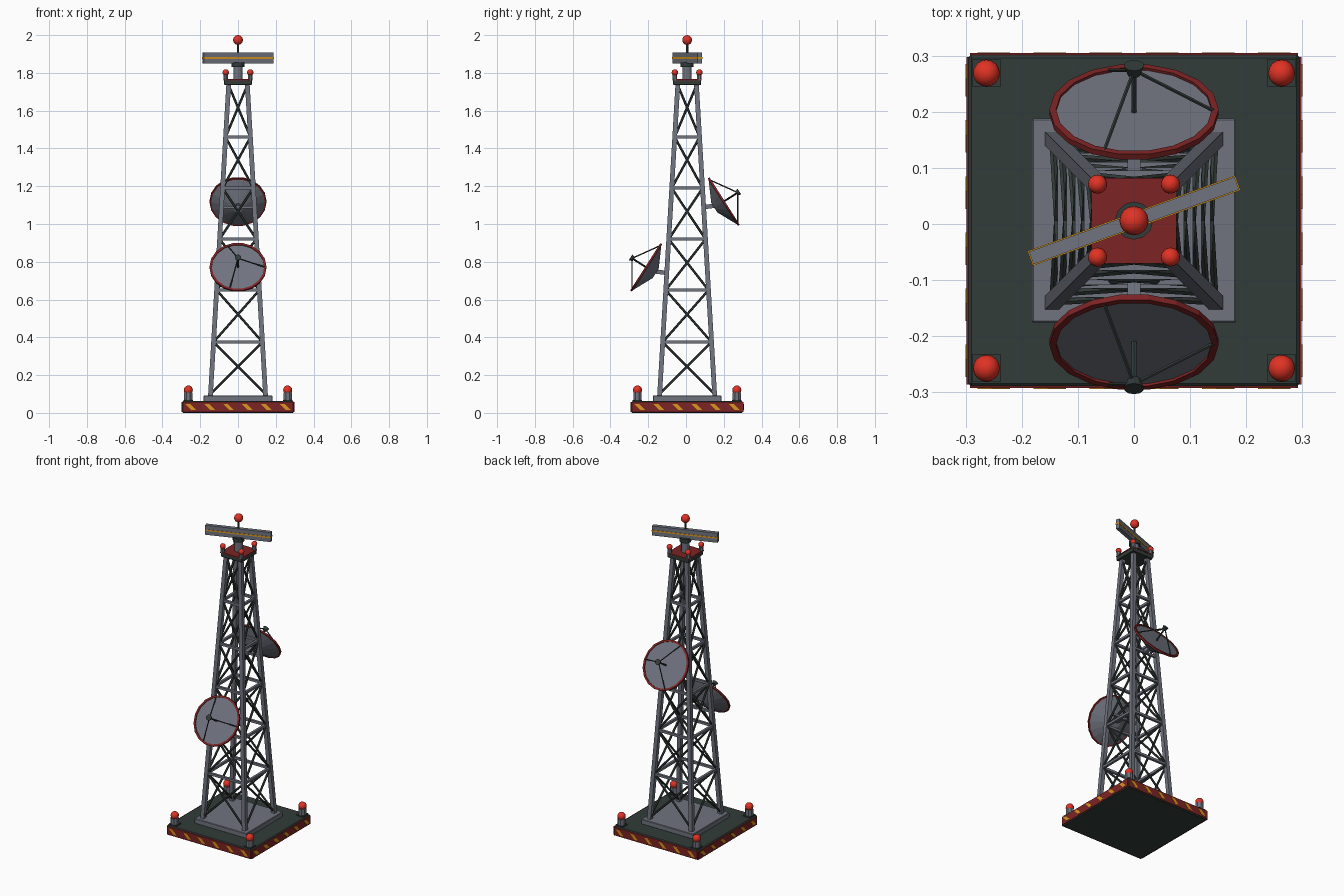
import bpy, bmesh, math
from mathutils import Matrix, Vector

if "Cube" in bpy.data.objects:
    bpy.data.objects.remove(bpy.data.objects["Cube"])

Y0 = 0.006  # tower axis in y


def material(name, rgb):
    m = bpy.data.materials.new(name)
    lin = [(c / 255 / 12.92) if c < 11 else ((c / 255 + 0.055) / 1.055) ** 2.4 for c in rgb]
    m.diffuse_color = (*lin, 1)
    m.use_nodes = True
    m.node_tree.nodes["Principled BSDF"].inputs["Base Color"].default_value = m.diffuse_color
    return m


STEEL = material("steel grey", (112, 116, 127))
DARK = material("dark green grey", (50, 60, 57))
RED = material("dark red", (125, 35, 35))
LAMP = material("lamp red", (225, 50, 36))
YELLOW = material("hazard yellow", (220, 150, 30))


def finish(name, bm, mat, smooth=False):
    me = bpy.data.meshes.new(name)
    bm.to_mesh(me)
    bm.free()
    ob = bpy.data.objects.new(name, me)
    bpy.context.collection.objects.link(ob)
    me.materials.append(mat)
    if smooth:
        me.shade_smooth()
    return ob


def add_box(bm, loc, size, rot=Matrix()):
    bmesh.ops.create_cube(bm, size=1, matrix=Matrix.Translation(loc) @ rot @ Matrix.Diagonal((*size, 1)))


def add_beam(bm, a, b, r1, sides=6, roll=0.0, r2=None):
    a, b = Vector(a), Vector(b)
    d = b - a
    rot = d.to_track_quat('Z', 'Y').to_matrix().to_4x4()
    bmesh.ops.create_cone(bm, cap_ends=True, segments=sides, radius1=r1,
                          radius2=r1 if r2 is None else r2, depth=d.length,
                          matrix=Matrix.Translation((a + b) / 2) @ rot @ Matrix.Rotation(roll, 4, 'Z'))


def add_ball(bm, loc, r):
    bmesh.ops.create_uvsphere(bm, u_segments=16, v_segments=10, radius=r, matrix=Matrix.Translation(loc))


def box(name, loc, size, mat, rot=Matrix(), bevel=0):
    bm = bmesh.new()
    add_box(bm, loc, size, rot)
    if bevel:
        bmesh.ops.bevel(bm, geom=bm.edges[:], offset=bevel, segments=1, affect='EDGES')
    return finish(name, bm, mat)


def beam(name, a, b, r, mat, sides=6, roll=0.0, r2=None):
    bm = bmesh.new()
    add_beam(bm, a, b, r, sides, roll, r2)
    return finish(name, bm, mat)


CORNERS = [(-1, -1), (1, -1), (1, 1), (-1, 1)]

# Base slab with red side bands and slanted yellow hazard marks
box("base_slab", (0, Y0, 0.031), (0.592, 0.592, 0.062), DARK, bevel=0.006)
bands, marks = bmesh.new(), bmesh.new()
for k in range(4):
    turn = Matrix.Translation((0, Y0, 0)) @ Matrix.Rotation(k * math.pi / 2, 4, 'Z')
    bmesh.ops.create_cube(bands, size=1, matrix=turn @ Matrix.Translation((0, -0.295, 0.031))
                          @ Matrix.Diagonal((0.584, 0.007, 0.052, 1)))
    for i in range(6):
        x = -0.25 + i * 0.1
        pts = [(x - 0.029, 0.047), (x - 0.003, 0.047), (x + 0.029, 0.015), (x + 0.003, 0.015)]
        rings = [[marks.verts.new(turn @ Vector((px, y, pz))) for px, pz in pts] for y in (-0.300, -0.297)]
        marks.faces.new(rings[0][::-1])
        marks.faces.new(rings[1])
        for j in range(4):
            n = (j + 1) % 4
            marks.faces.new((rings[0][j], rings[0][n], rings[1][n], rings[1][j]))
bmesh.ops.recalc_face_normals(marks, faces=marks.faces[:])
finish("base_bands", bands, RED)
finish("hazard_marks", marks, YELLOW)
box("plinth", (0, Y0, 0.076), (0.364, 0.364, 0.032), STEEL, bevel=0.003)

# Corner lamps on the base and on the top platform
posts, feet, lamps = bmesh.new(), bmesh.new(), bmesh.new()
for sx, sy in CORNERS:
    x, y = sx * 0.263, Y0 + sy * 0.263
    add_box(feet, (x, y, 0.065), (0.05, 0.05, 0.008))
    add_beam(posts, (x, y, 0.06), (x, y, 0.107), 0.024, 8, math.pi / 8)
    add_ball(lamps, (x, y, 0.121), 0.024)
    x, y = sx * 0.065, Y0 + sy * 0.065
    add_beam(posts, (x, y, 1.76), (x, y, 1.79), 0.013, 8, math.pi / 8)
    add_ball(lamps, (x, y, 1.802), 0.017)
add_ball(lamps, (0, Y0, 1.974), 0.026)
finish("lamp_posts", posts, STEEL)
finish("lamp_feet", feet, DARK)
finish("lamps", lamps, LAMP, smooth=True)

# Lattice tower: tapered legs, horizontal rings and crossed braces
ZB, ZT = 0.09, 1.745


def leg_point(c, z):
    h = 0.146 + (0.049 - 0.146) * (z - ZB) / (ZT - ZB)
    return Vector((c[0] * h, Y0 + c[1] * h, z))


legs, rails, braces = bmesh.new(), bmesh.new(), bmesh.new()
levels = [0.10, 0.375, 0.65, 0.92, 1.19, 1.46, 1.735]
for k, c in enumerate(CORNERS):
    n = CORNERS[(k + 1) % 4]
    add_beam(legs, leg_point(c, ZB), leg_point(c, ZT), 0.0175, 4)
    for z in levels[1:-1]:
        add_beam(rails, leg_point(c, z), leg_point(n, z), 0.0105, 4, math.pi / 4)
    for lo, hi in zip(levels, levels[1:]):
        add_beam(braces, leg_point(c, lo), leg_point(n, hi), 0.0065)
        add_beam(braces, leg_point(n, lo), leg_point(c, hi), 0.0065)
finish("tower_legs", legs, STEEL)
finish("tower_rails", rails, STEEL)
finish("tower_braces", braces, DARK)

# Top platform
box("platform", (0, Y0, 1.75), (0.148, 0.148, 0.026), DARK, bevel=0.002)
box("platform_deck", (0, Y0, 1.764), (0.152, 0.152, 0.006), RED)

# Rotating bar antenna
beam("mast", (0, Y0, 1.76), (0, Y0, 1.84), 0.024, STEEL, 12)
beam("mast_collar", (0, Y0, 1.832), (0, Y0, 1.856), 0.034, DARK, 12)
swing = Matrix.Rotation(math.radians(20), 4, 'Z')
box("bar_antenna", (0, Y0, 1.879), (0.39, 0.024, 0.06), STEEL, swing)
box("bar_stripe", (0, Y0, 1.879), (0.394, 0.028, 0.009), YELLOW, swing)
beam("top_rod", (0, Y0, 1.90), (0, Y0, 1.96), 0.006, DARK, 8)


# Dishes: bowl, red rim, feed horn with struts, and mounting arm
def dish(prefix, side, y, z):
    tilt = math.radians(32.5)
    normal = Vector((0, side * math.cos(tilt), math.sin(tilt)))
    up = Vector((0, -side * math.sin(tilt), math.cos(tilt)))
    right = Vector((1, 0, 0))
    centre = Vector((0, y, z))
    N = 18

    def at(angle, r, h):
        return centre + right * (r * math.cos(angle)) + up * (r * math.sin(angle)) + normal * h

    def lathe(profile, closed):
        bm = bmesh.new()
        rings = [[bm.verts.new(at(math.tau * i / N, r, h)) for i in range(N)] for r, h in profile]
        pairs = list(zip(rings, rings[1:])) + ([(rings[-1], rings[0])] if closed else [])
        for a, b in pairs:
            for i in range(N):
                j = (i + 1) % N
                bm.faces.new((a[i], a[j], b[j], b[i]))
        if not closed:
            bm.faces.new(rings[0])
            bm.faces.new(rings[-1])
        bmesh.ops.recalc_face_normals(bm, faces=bm.faces[:])
        return bm

    finish(prefix + "_bowl", lathe([(0.144, 0), (0.142, -0.006), (0.03, -0.06)], False), STEEL)
    finish(prefix + "_rim", lathe([(0.139, 0.005), (0.151, 0.005), (0.151, -0.006), (0.139, -0.006)], True), RED)
    feed = at(0, 0, 0.088)
    bm = bmesh.new()
    add_beam(bm, centre, feed, 0.005)
    for deg in (0, 112, 252):
        add_beam(bm, at(math.radians(deg), 0.142, 0.002), feed, 0.0035)
    finish(prefix + "_struts", bm, DARK)
    beam(prefix + "_feed", at(0, 0, 0.078), at(0, 0, 0.098), 0.011, DARK, 10, r2=0.018)
    back = at(0, 0, -0.058)
    hub_z = back.z
    half = abs(leg_point((1, 1), hub_z).x)
    beam(prefix + "_arm", (0, Y0 + side * (half - 0.01), hub_z), back + normal * 0.02, 0.016, STEEL, 4, math.pi / 4)
    box(prefix + "_arm_rail", (0, Y0 + side * half, hub_z), (2 * half, 0.014, 0.014), STEEL)


dish("front_dish", -1, -0.211, 0.771)
dish("back_dish", 1, 0.200, 1.119)
